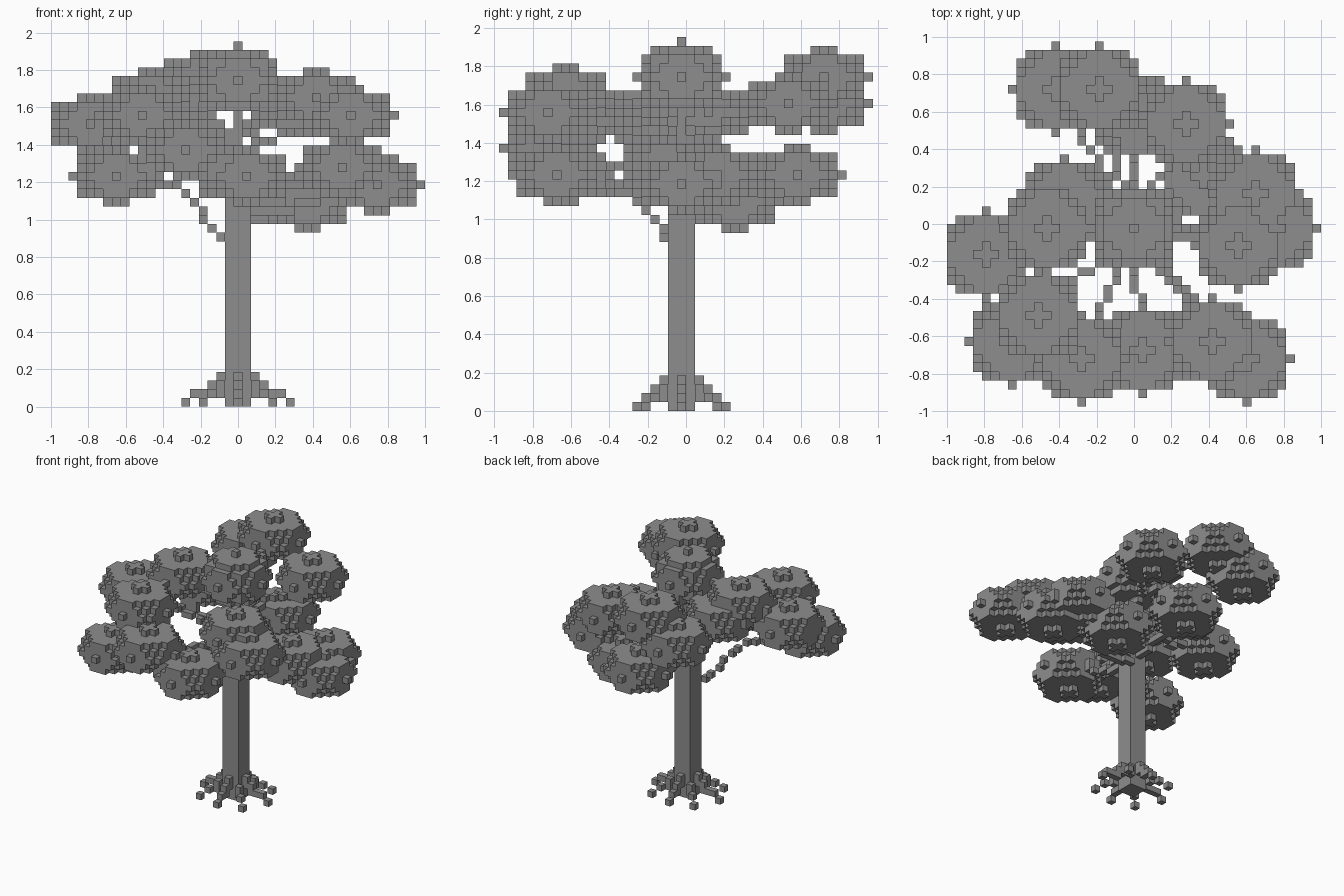
import bpy
from mathutils import Vector

V = 2 / 43  # edge of one cube

cube = bpy.data.objects.get("Cube")
if cube:
    bpy.data.objects.remove(cube, do_unlink=True)

grey = bpy.data.materials.new("mid_grey")
grey.use_nodes = True
COLOUR = (0.27, 0.27, 0.27, 1)
grey.diffuse_color = COLOUR
grey.node_tree.nodes["Principled BSDF"].inputs["Base Color"].default_value = COLOUR


def line(points):
    """Cells along a path of straight pieces."""
    cells = set()
    for a, b in zip(points, points[1:]):
        a, b = Vector(a), Vector(b)
        steps = max(1, round(max(abs(c) for c in b - a)))
        for i in range(steps + 1):
            cells.add(tuple(round(c) for c in a.lerp(b, i / steps)))
    return cells


def blob(centre, layers):
    """Squat ball from stacked discs, given by squared radius per layer."""
    cx, cy, cz = centre
    top = len(layers) - 1
    return {(cx + x, cy + y, cz + z)
            for z in range(-top, top + 1)
            for x in range(-5, 6) for y in range(-5, 6)
            if x * x + y * y <= layers[abs(z)] and cx + x >= -21}


def build(name, cells, solid):
    """Mesh of the cube faces that are not covered by another cube."""
    verts, faces = {}, []
    for cell in sorted(cells):
        for axis in range(3):
            u, w = (axis + 1) % 3, (axis + 2) % 3
            for side in (0, 1):
                near = list(cell)
                near[axis] += 2 * side - 1
                if tuple(near) in solid:
                    continue
                face = []
                for du, dw in ((0, 0), (1, 0), (1, 1), (0, 1)):
                    p = list(cell)
                    p[axis] += side
                    p[u] += du
                    p[w] += dw
                    face.append(verts.setdefault(tuple(p), len(verts)))
                faces.append(face if side else face[::-1])
    mesh = bpy.data.meshes.new(name)
    mesh.from_pydata([((x - 0.5) * V, (y - 1) * V, z * V) for x, y, z in verts], [], faces)
    mesh.materials.append(grey)
    bpy.context.collection.objects.link(bpy.data.objects.new(name, mesh))


# Trunk with a thin leader running up into the crown
trunk = {(x, y, z) for x in (-1, 0, 1) for y in (-1, 0, 1) for z in range(26)}
trunk |= line([(0, 0, 25), (0, 0, 36)])

# Roots: straight and diagonal arms stepping down to the ground
roots = set()
for dx, dy in ((1, 0), (-1, 0), (0, 1), (0, -1)):
    reach = 6 if dx else 5
    roots |= line([(2 * dx, 2 * dy, 3), (3 * dx, 3 * dy, 2), (4 * dx, 4 * dy, 1),
                   ((reach - 1) * dx, (reach - 1) * dy, 1), (reach * dx, reach * dy, 0)])
    roots |= line([(2 * dx, 2 * dy, 2), (3 * dx, 3 * dy, 1)])
for dx in (1, -1):
    for dy in (1, -1):
        roots |= line([(dx, dy, 3), (2 * dx, 2 * dy, 2), (2 * dx, 2 * dy, 1),
                       (3 * dx, 3 * dy, 1), (4 * dx, 4 * dy, 0)])

# Leaf clusters: centre cell of each
clusters = [
    (-4, 16, 37), (-9, 16, 34), (6, 12, 34), (0, 13, 26),
    (14, 4, 26), (12, -2, 27), (16, 0, 25), (8, 6, 23),
    (-10, 0, 35), (-8, 3, 33), (-17, -3, 32), (-11, -10, 33), (-14, -13, 26),
    (-6, -15, 29), (1, -14, 26), (9, -13, 35), (13, -15, 33),
]
leaves = blob((0, 0, 37), [25, 24, 18, 10, 0])
for c in clusters:
    leaves |= blob(c, [25, 22, 17, 1])

# Branches: thin stepped limbs from the trunk to every cluster
branches = set()
for x, y, z in clusters:
    if (x, y) == (-14, -13):
        branches |= line([(-1, -1, 18), (-7, -6, 25), (x, y, z)])
    else:
        branches |= line([(0, 0, max(20, z - 4)), (x, y, z)])

leaves -= trunk
branches -= trunk | leaves
roots -= trunk
solid = trunk | roots | branches | leaves
for part, part_cells in (("trunk", trunk), ("roots", roots),
                         ("branches", branches), ("leaf_clusters", leaves)):
    build(part, part_cells, solid)
